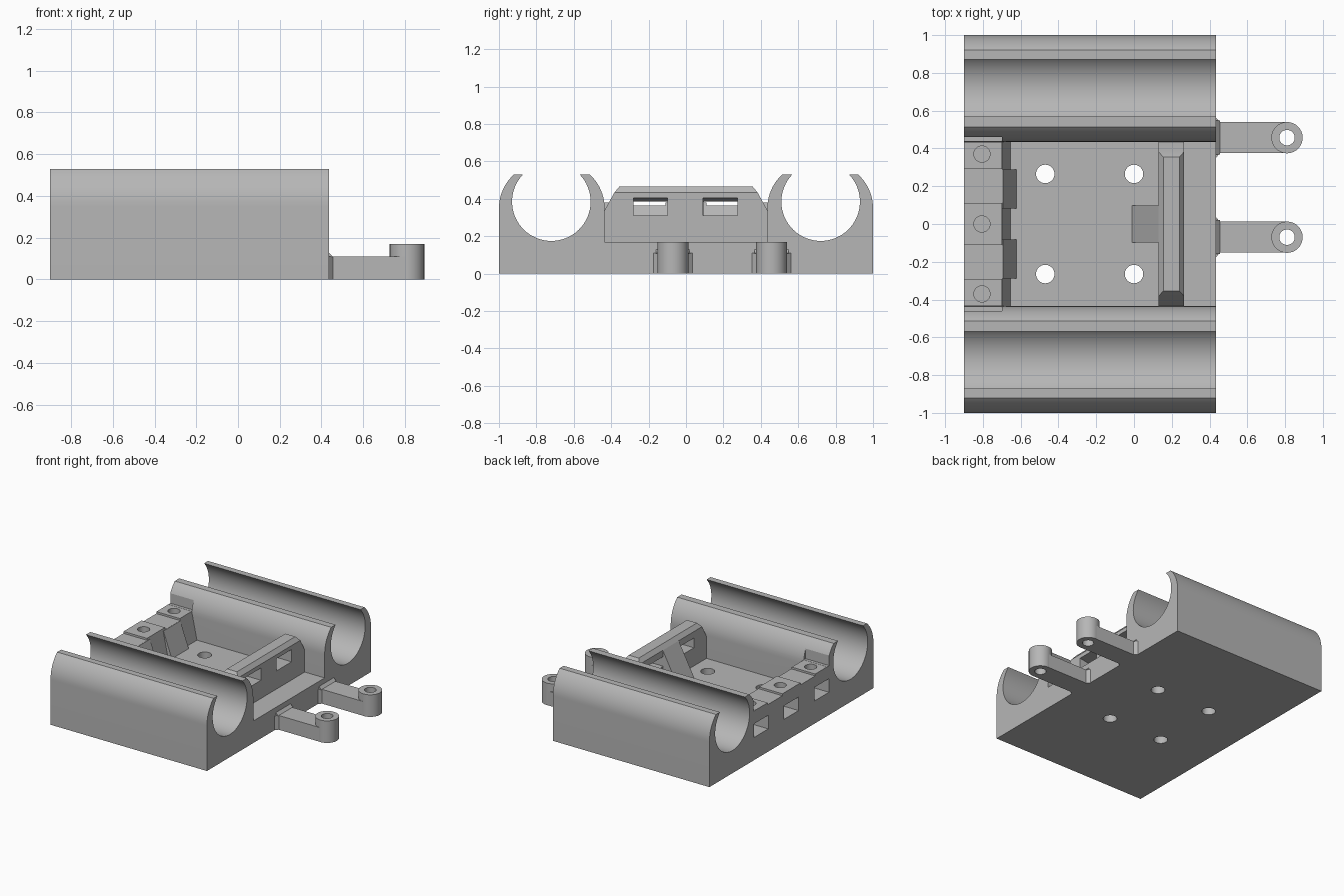
import bpy, bmesh, math
from mathutils import Vector

if "Cube" in bpy.data.objects:
    bpy.data.objects.remove(bpy.data.objects["Cube"], do_unlink=True)

grey = bpy.data.materials.new("plain grey plastic")
grey.use_nodes = True
GREY = (0.47, 0.47, 0.47, 1)
grey.diffuse_color = GREY
grey.node_tree.nodes["Principled BSDF"].inputs["Base Color"].default_value = GREY


def finish(name, bm):
    bmesh.ops.recalc_face_normals(bm, faces=bm.faces)
    mesh = bpy.data.meshes.new(name)
    bm.to_mesh(mesh)
    bm.free()
    mesh.materials.append(grey)
    obj = bpy.data.objects.new(name, mesh)
    bpy.context.collection.objects.link(obj)
    return obj


def prism(name, outline, axis, start, end):
    """Extrude a 2D outline along x (y, z), y (x, z) or z (x, y)."""
    place = {"x": lambda a, b, t: (t, a, b),
             "y": lambda a, b, t: (a, t, b),
             "z": lambda a, b, t: (a, b, t)}[axis]
    bm = bmesh.new()
    face = bm.faces.new([bm.verts.new(place(a, b, start)) for a, b in outline])
    grown = bmesh.ops.extrude_face_region(bm, geom=[face], use_keep_orig=True)
    moved = [v for v in grown["geom"] if isinstance(v, bmesh.types.BMVert)]
    bmesh.ops.translate(bm, verts=moved, vec=Vector(place(0, 0, end - start)))
    return finish(name, bm)


def box(name, x0, x1, y0, y1, z0, z1):
    return prism(name, [(x0, y0), (x1, y0), (x1, y1), (x0, y1)], "z", z0, z1)


def arc(cx, cy, r, a0, a1, n):
    angles = [math.radians(a0 + (a1 - a0) * i / n) for i in range(n + 1)]
    return [(cx + r * math.cos(a), cy + r * math.sin(a)) for a in angles]


def cylinder(name, x, y, r, z0, z1):
    return prism(name, arc(x, y, r, 0, 348.75, 31), "z", z0, z1)


def cut(target, cutters):
    bpy.context.view_layer.objects.active = target
    for c in cutters:
        c.hide_render = True
        mod = target.modifiers.new("cut", "BOOLEAN")
        mod.operation, mod.object, mod.solver = "DIFFERENCE", c, "EXACT"
        bpy.ops.object.modifier_apply(modifier=mod.name)


parts, cutters = [], []
BACK, FRONT, BAY, FLOOR, TOP = -0.90, 0.435, 0.435, 0.17, 0.53

# Body: two open-topped round channels joined by a flat tray floor
half = [(-1, 0)]
half += arc(-0.757, 0.35, 0.243, 180, 132.2, 12)
half += arc(-0.72, 0.385, 0.21, 136.3, 403.7, 48)
half += arc(-0.678, 0.35, 0.243, 47.8, 0, 12)
half += [(-BAY, FLOOR)]
body = prism("channel_body", half + [(-y, z) for y, z in reversed(half)], "x", BACK, FRONT)
parts.append(body)

# Floor bolt holes and the recess over the end wall
floor_holes = [cylinder("floor_hole_cutter", x, y, 0.049, -0.1, 0.3)
               for x in (-0.47, 0.0) for y in (-0.265, 0.265)]
recess = box("wall_recess_cutter", -1, -0.70, -0.46, 0.46, 0.38, 0.7)

# End wall with a leaning inner face and two lowered bays
wall = prism("end_wall", [(BACK, FLOOR), (-0.655, FLOOR), (-0.70, 0.38), (BACK, 0.38)],
             "y", -BAY, BAY)
parts.append(wall)
notches = [box("wall_notch_cutter", -1, -0.5, y - 0.09, y + 0.09, 0.365, 0.5)
           for y in (-0.20, 0.20)]
nut_slots, screw_holes = [], []
for y in (-0.37, 0, 0.37):
    nut_slots.append(box("nut_slot_cutter", -1, -0.74, y - 0.088, y + 0.088, 0.175, 0.28))
    screw_holes.append(cylinder("screw_hole_cutter", -0.805, y, 0.043, 0.23, 0.5))
for y in (-0.185, 0.185):
    parts.append(prism("wall_rib", [(-0.72, FLOOR), (-0.622, FLOOR), (-0.694, 0.364),
                                    (-0.72, 0.364)], "y", y - 0.103, y + 0.103))
cut(body, floor_holes + [recess] + nut_slots + screw_holes)
cut(wall, notches + nut_slots + screw_holes)

# Upright bar: sloped ends and a bevelled top
plate = prism("upright_bar", [(-BAY, FLOOR), (BAY, FLOOR), (BAY, 0.34), (0.382, 0.435),
                              (0.355, 0.467), (-0.355, 0.467), (-0.382, 0.435),
                              (-BAY, 0.34)], "x", 0.13, 0.265)
parts.append(plate)
bevels = [prism("bar_bevel_cutter", [(x, 0.435), (x + s * 0.025, 0.467), (x + s * 0.025, 0.6),
                                     (x - s * 0.05, 0.6), (x - s * 0.05, 0.435)], "y", -0.6, 0.6)
          for x, s in ((0.13, 1), (0.265, -1))]
strap_slots = [prism("strap_slot_cutter", [(0.10, 0.31), (0.30, 0.31), (0.30, 0.41), (0.10, 0.38)],
                     "y", y - 0.092, y + 0.092) for y in (-0.19, 0.183)]
cut(plate, bevels + strap_slots)

# Triangular brace behind the bar
parts.append(prism("bar_brace", [(-0.01, FLOOR), (0.13, FLOOR), (0.13, 0.435)],
                   "y", -0.097, 0.097))

# Mounting arms with raised, drilled bosses
for y in (-0.07, 0.457):
    arm = prism("mounting_arm", [(FRONT, y - 0.105), (0.455, y - 0.082), (0.81, y - 0.082),
                                 (0.81, y + 0.082), (0.455, y + 0.082), (FRONT, y + 0.105)],
                "z", 0, 0.11)
    web = prism("arm_fillet", [(FRONT, 0.10), (0.455, 0.11), (FRONT, 0.13)],
                "y", y - 0.09, y + 0.09)
    boss = cylinder("arm_boss", 0.81, y, 0.083, 0, 0.17)
    hole = cylinder("boss_hole_cutter", 0.81, y, 0.041, -0.1, 0.3)
    cut(arm, [hole])
    cut(boss, [hole])
    cutters.append(hole)
    parts += [arm, web, boss]

# Remove the cutters and shade the rounds smooth
cutters += floor_holes + [recess] + notches + nut_slots + screw_holes + bevels + strap_slots
for c in cutters:
    bpy.data.objects.remove(c, do_unlink=True)
bpy.ops.object.select_all(action="DESELECT")
for p in parts:
    p.select_set(True)
bpy.context.view_layer.objects.active = body
bpy.ops.object.shade_smooth_by_angle(angle=math.radians(25))
